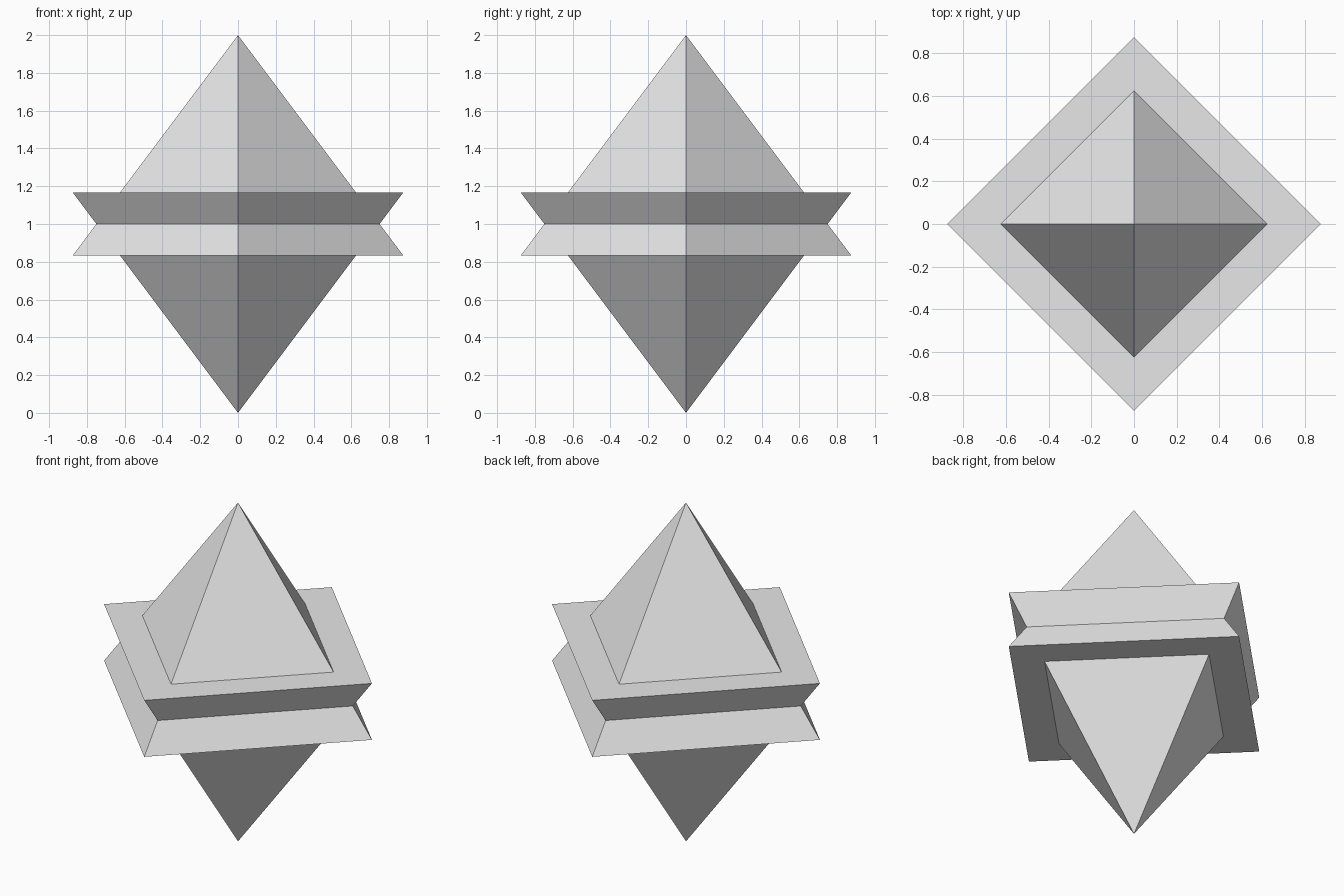
import bpy
import math

default_cube = bpy.data.objects.get("Cube")
if default_cube:
    bpy.data.objects.remove(default_cube, do_unlink=True)

# One plain grey for the whole solid
grey = bpy.data.materials.new("light_grey")
grey.use_nodes = True
colour = (0.8, 0.8, 0.8, 1.0)
grey.diffuse_color = colour
grey.node_tree.nodes["Principled BSDF"].inputs["Base Color"].default_value = colour

RADIUS = 0.875       # base corner distance from the axis
HEIGHT = 7 / 6       # apex to base


def pyramid(name, centre_z, tilt):
    """Square pyramid with its corners on the x and y axes."""
    bpy.ops.mesh.primitive_cone_add(
        vertices=4, radius1=RADIUS, radius2=0, depth=HEIGHT,
        location=(0, 0, centre_z), rotation=(tilt, 0, 0))
    obj = bpy.context.object
    obj.name = name
    obj.data.materials.append(grey)
    bpy.ops.object.shade_flat()
    return obj


# Two pyramids pushed through each other, points outward
pyramid("upper_pyramid", 2 - HEIGHT / 2, 0)
pyramid("lower_pyramid", HEIGHT / 2, math.pi)
